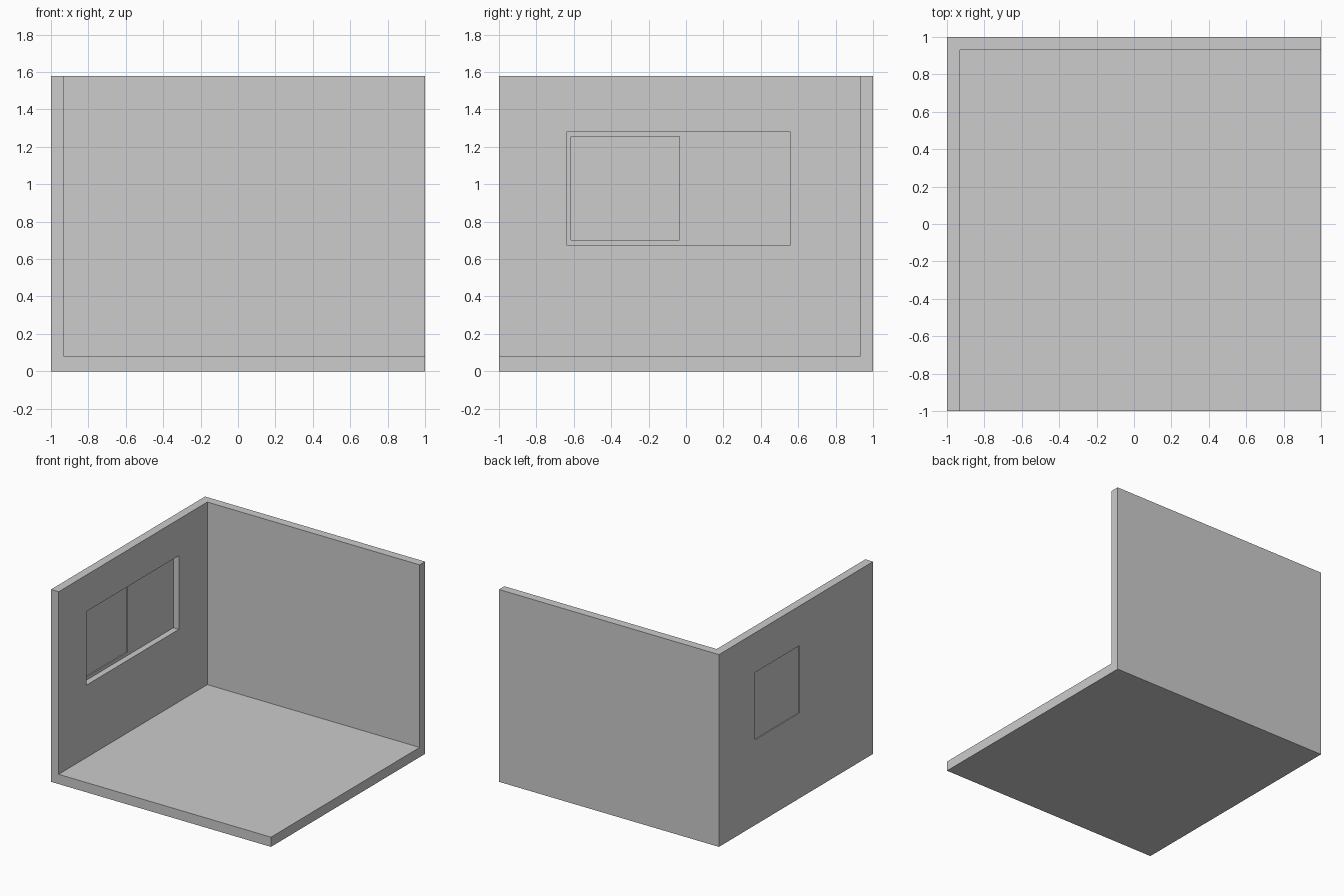
import bpy

default_cube = bpy.data.objects.get("Cube")
if default_cube:
    bpy.data.objects.remove(default_cube, do_unlink=True)

GREY = (0.604, 0.604, 0.604, 1.0)
WIDTH, HEIGHT = 2.0, 1.58
WALL, FLOOR = 0.07, 0.08

plaster = bpy.data.materials.new("plaster_grey")
plaster.use_nodes = True
plaster.diffuse_color = GREY
plaster.node_tree.nodes["Principled BSDF"].inputs["Base Color"].default_value = GREY


def box(name, x, y, z):
    """Box spanning the given (low, high) ranges."""
    bpy.ops.mesh.primitive_cube_add(size=1)
    obj = bpy.context.object
    obj.name = name
    for vert in obj.data.vertices:
        vert.co = [low + (c + 0.5) * (high - low)
                   for c, (low, high) in zip(vert.co, (x, y, z))]
    return obj


def carve(target, name, x, y, z):
    """Cut a box-shaped hollow into the target and discard the cutter."""
    cutter = box(name, x, y, z)
    cutter.hide_render = True
    cut = target.modifiers.new(name, "BOOLEAN")
    cut.operation = "DIFFERENCE"
    cut.solver = "EXACT"
    cut.object = cutter
    bpy.context.view_layer.objects.active = target
    bpy.ops.object.modifier_apply(modifier=cut.name)
    bpy.data.objects.remove(cutter, do_unlink=True)


# Room shell: floor with a right wall and a back wall, open at front and left
half = WIDTH / 2
inner = half - WALL
room = box("room_shell", (-half, half), (-half, half), (0, HEIGHT))
carve(room, "room_space", (-inner, 2), (-2, inner), (FLOOR, 2))

# Window recess on the inner side of the right wall
win_y, win_z = (-0.64, 0.56), (0.675, 1.28)
recess = -inner - 0.05
carve(room, "window_recess", (recess, -0.8), win_y, win_z)

# Sliding panes: one sunk from inside, its twin sunk from outside
frame, pane = 0.026, 0.58
pane_z = (win_z[0] + frame, win_z[1] - frame)
near, far = win_y[0] + frame, win_y[1] - frame
carve(room, "inner_pane", (recess - 0.01, -0.8), (near, near + pane), pane_z)
carve(room, "outer_pane", (-1.2, -half + 0.008), (far - pane, far), pane_z)

room.data.materials.clear()
room.data.materials.append(plaster)
for face in room.data.polygons:
    face.material_index = 0
    face.use_smooth = False
